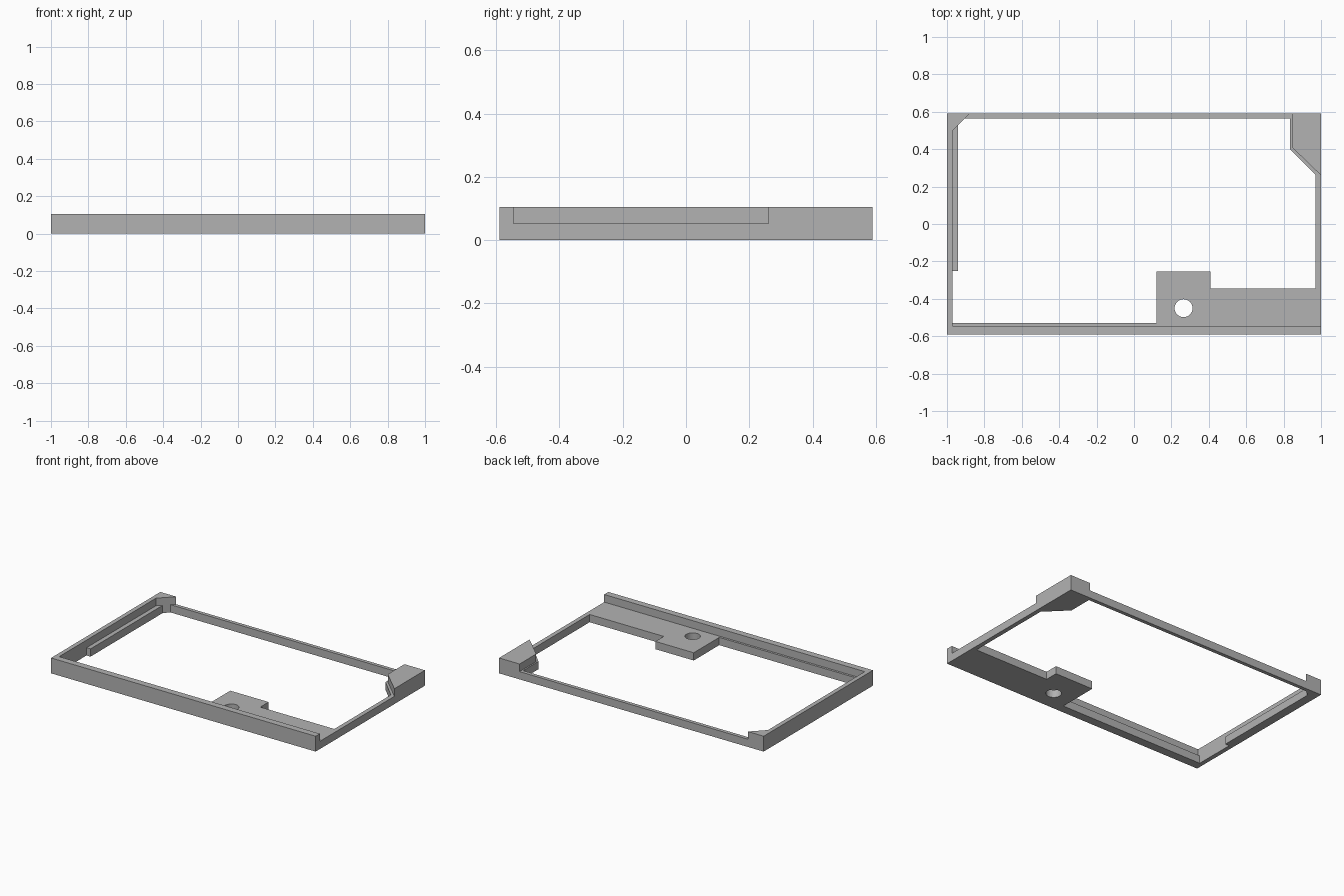
import bpy
import bmesh
from math import cos, sin, tau

cube = bpy.data.objects.get("Cube")
if cube:
    bpy.data.objects.remove(cube)

STEP, TOP = 0.053, 0.105   # shelf height, rim height
X, Y = 1.0, 0.59           # half sizes of the tray

grey = bpy.data.materials.new("plain_grey")
grey.use_nodes = True
GREY = (0.45, 0.45, 0.45, 1)
grey.diffuse_color = GREY
grey.node_tree.nodes["Principled BSDF"].inputs["Base Color"].default_value = GREY


def prism(name, loops, z0, z1):
    """Fill closed outlines (later ones are holes) and extrude them upward."""
    bm = bmesh.new()
    edges = []
    for loop in loops:
        verts = [bm.verts.new((x, y, z0)) for x, y in loop]
        edges += [bm.edges.new((a, b)) for a, b in zip(verts, verts[1:] + verts[:1])]
    bmesh.ops.triangle_fill(bm, edges=edges, use_beauty=True, normal=(0, 0, 1))
    ext = bmesh.ops.extrude_face_region(bm, geom=bm.faces[:], use_keep_orig=True)
    top = [g for g in ext["geom"] if isinstance(g, bmesh.types.BMVert)]
    bmesh.ops.translate(bm, verts=top, vec=(0, 0, z1 - z0))
    bmesh.ops.recalc_face_normals(bm, faces=bm.faces[:])
    mesh = bpy.data.meshes.new(name)
    bm.to_mesh(mesh)
    bm.free()
    mesh.materials.append(grey)
    obj = bpy.data.objects.new(name, mesh)
    bpy.context.collection.objects.link(obj)
    return obj


# Lower frame: shelves, side rail, screw plate and its round hole
outer = [(-X, -Y), (X, -Y), (X, Y), (-X, Y)]
opening = [
    (-0.97, -0.53), (0.12, -0.53), (0.12, -0.255), (0.41, -0.255),
    (0.41, -0.345), (0.97, -0.345), (0.97, 0.265), (0.835, 0.40),
    (0.835, 0.565), (-0.905, 0.565), (-0.94, 0.53), (-0.94, -0.25),
    (-0.97, -0.25),
]
hole = [(0.265 + 0.048 * cos(tau * i / 32), -0.45 + 0.048 * sin(tau * i / 32))
        for i in range(32)]
prism("lower_frame", [outer, opening, hole], 0, STEP)

# Raised rim along the front and one side, ending in a cut corner
rim = [(-X, -Y), (X, -Y), (X, -0.545), (-0.97, -0.545),
       (-0.97, 0.50), (-0.88, Y), (-X, Y)]
prism("raised_rim", [rim], STEP, TOP)

# Raised block on the opposite back corner
block = [(X, 0.26), (X, Y), (0.845, Y), (0.845, 0.41)]
prism("corner_block", [block], STEP, TOP)
